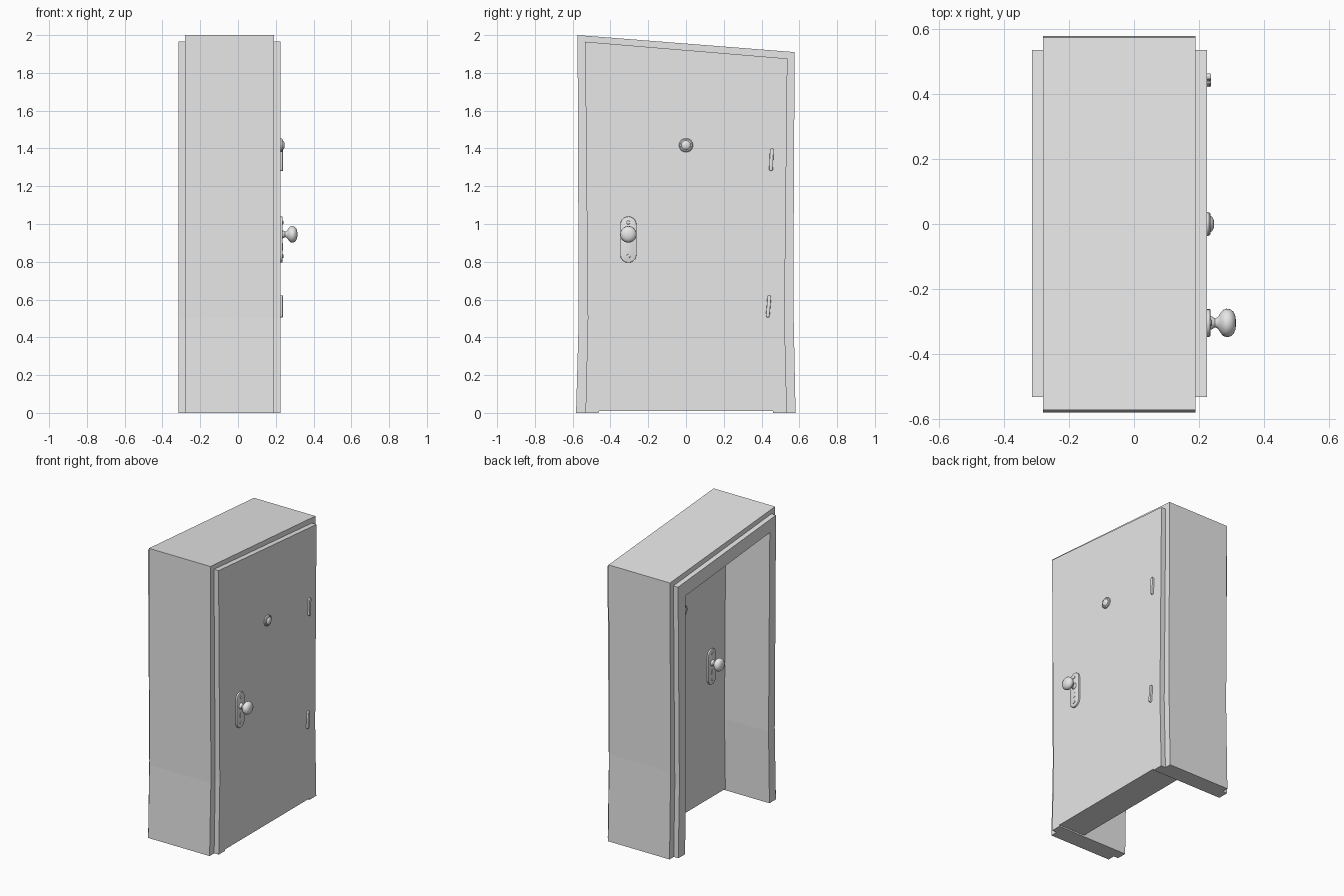
import bpy, bmesh, math
from mathutils import Matrix, Vector

cube = bpy.data.objects.get("Cube")
if cube:
    bpy.data.objects.remove(cube, do_unlink=True)

grey = bpy.data.materials.new("plain_grey")
grey.use_nodes = True
colour = (0.8, 0.8, 0.8, 1)
grey.diffuse_color = colour
grey.node_tree.nodes["Principled BSDF"].inputs["Base Color"].default_value = colour

DOOR_FRONT, DOOR_BACK = 0.225, 0.022
MID = (DOOR_FRONT + DOOR_BACK) / 2


def finish(name, bm, smooth=False):
    bmesh.ops.recalc_face_normals(bm, faces=bm.faces)
    mesh = bpy.data.meshes.new(name)
    bm.to_mesh(mesh)
    bm.free()
    mesh.materials.append(grey)
    obj = bpy.data.objects.new(name, mesh)
    bpy.context.collection.objects.link(obj)
    if smooth:
        bpy.ops.object.select_all(action="DESELECT")
        obj.select_set(True)
        bpy.context.view_layer.objects.active = obj
        bpy.ops.object.shade_smooth_by_angle(angle=math.radians(35))
    return obj


def prism(name, outline, x0, x1, smooth=False, bevel=0):
    """Extrude a (y, z) outline from x0 to x1, with an optional rounded front rim."""
    bm = bmesh.new()
    face = bm.faces.new([bm.verts.new((x0, y, z)) for y, z in outline])
    made = bmesh.ops.extrude_face_region(bm, geom=[face])["geom"]
    front = [v for v in made if isinstance(v, bmesh.types.BMVert)]
    bmesh.ops.translate(bm, verts=front, vec=(x1 - x0, 0, 0))
    if bevel:
        rim = [e for e in bm.edges if all(abs(v.co.x - x1) < 1e-5 for v in e.verts)]
        bmesh.ops.bevel(bm, geom=rim, offset=bevel, segments=2, profile=0.5, affect="EDGES")
    return finish(name, bm, smooth)


def capsule(y, z0, z1, r, tilt=0, steps=10):
    """Upright rounded bar outline; tilt shifts the top along y."""
    pts = []
    for cy, cz, start in ((y + tilt, z1 - r, 0), (y, z0 + r, math.pi)):
        for i in range(steps + 1):
            a = start + math.pi * i / steps
            pts.append((cy + r * math.cos(a), cz + r * math.sin(a)))
    return pts


def circle(y, z, r, n=20):
    return [(y + r * math.cos(math.tau * i / n), z + r * math.sin(math.tau * i / n)) for i in range(n)]


def lathe(name, profile, y, z):
    """Spin a (distance from door, radius) profile around an x axis."""
    bm = bmesh.new()
    verts = [bm.verts.new((DOOR_FRONT + d, y, z + r)) for d, r in profile]
    edges = [bm.edges.new(p) for p in zip(verts, verts[1:])]
    bmesh.ops.spin(bm, geom=verts + edges, cent=(0, y, z), axis=(1, 0, 0),
                   angle=math.tau, steps=28)
    bmesh.ops.remove_doubles(bm, verts=bm.verts, dist=1e-4)
    return finish(name, bm, True)


def mirror_inside(obj):
    """Copy a fitting to the back of the door."""
    bm = bmesh.new()
    bm.from_mesh(obj.data)
    bmesh.ops.transform(bm, verts=bm.verts, matrix=Matrix.Translation((2 * MID, 0, 0))
                        @ Matrix.Scale(-1, 4, Vector((1, 0, 0))))
    finish("inner_" + obj.name, bm, True)


# Slightly crooked door surround: outer wall block, casing and opening outlines
wall = [(-0.582, 0), (-0.568, 0.5), (-0.574, 2.0), (0.575, 1.91), (0.568, 0.6), (0.58, 0)]
casing = [(-0.532, 0), (-0.52, 0.5), (-0.534, 1.965), (0.537, 1.876), (0.522, 0.5), (0.534, 0)]
opening = [(-0.462, 0), (-0.452, 0.5), (-0.466, 1.87), (0.457, 1.785), (0.45, 0.5), (0.46, 0)]
hidden = [((a + c) / 2, (b + d) / 2) for (a, b), (c, d) in zip(casing, opening)]
prism("outer_frame", wall + hidden[::-1], -0.28, 0.19)
prism("door_casing", casing + opening[::-1], -0.315, DOOR_FRONT)

# Door leaf, just clear of the floor
leaf = [(y, max(z, 0.01)) for y, z in opening]
prism("door_leaf", leaf, DOOR_BACK, DOOR_FRONT)

# Lock plate with screws and keyhole
LOCK_Y, f = -0.305, DOOR_FRONT
fittings = [prism("lock_plate", capsule(LOCK_Y, 0.795, 1.04, 0.043), f, f + 0.011, True, 0.004)]
for z in (0.83, 1.008):
    fittings.append(prism("plate_screw", circle(LOCK_Y, z, 0.01), f, f + 0.015, True, 0.002))
fittings.append(prism("keyhole", capsule(LOCK_Y, 0.86, 0.9, 0.009), f, f + 0.013))

# Door knob and peephole
fittings.append(lathe("door_knob", [
    (0.008, 0), (0.008, 0.022), (0.015, 0.02), (0.025, 0.014), (0.034, 0.018), (0.042, 0.031),
    (0.05, 0.04), (0.06, 0.044), (0.072, 0.042), (0.082, 0.034), (0.088, 0.02), (0.09, 0)],
    LOCK_Y, 0.945))
fittings.append(lathe("peephole", [
    (0, 0), (0, 0.037), (0.007, 0.036), (0.011, 0.031), (0.011, 0.025), (0.017, 0.021),
    (0.021, 0.012), (0.022, 0)], 0, 1.417))
for part in fittings:
    mirror_inside(part)

# Hinge knuckles on the outside
for name, y, z0, z1, tilt in (("upper_hinge", 0.45, 1.28, 1.4, 0.004),
                              ("lower_hinge", 0.433, 0.505, 0.622, 0.008)):
    prism(name, capsule(y, z0, z1, 0.01, tilt), f - 0.005, f + 0.013, True, 0.004)
